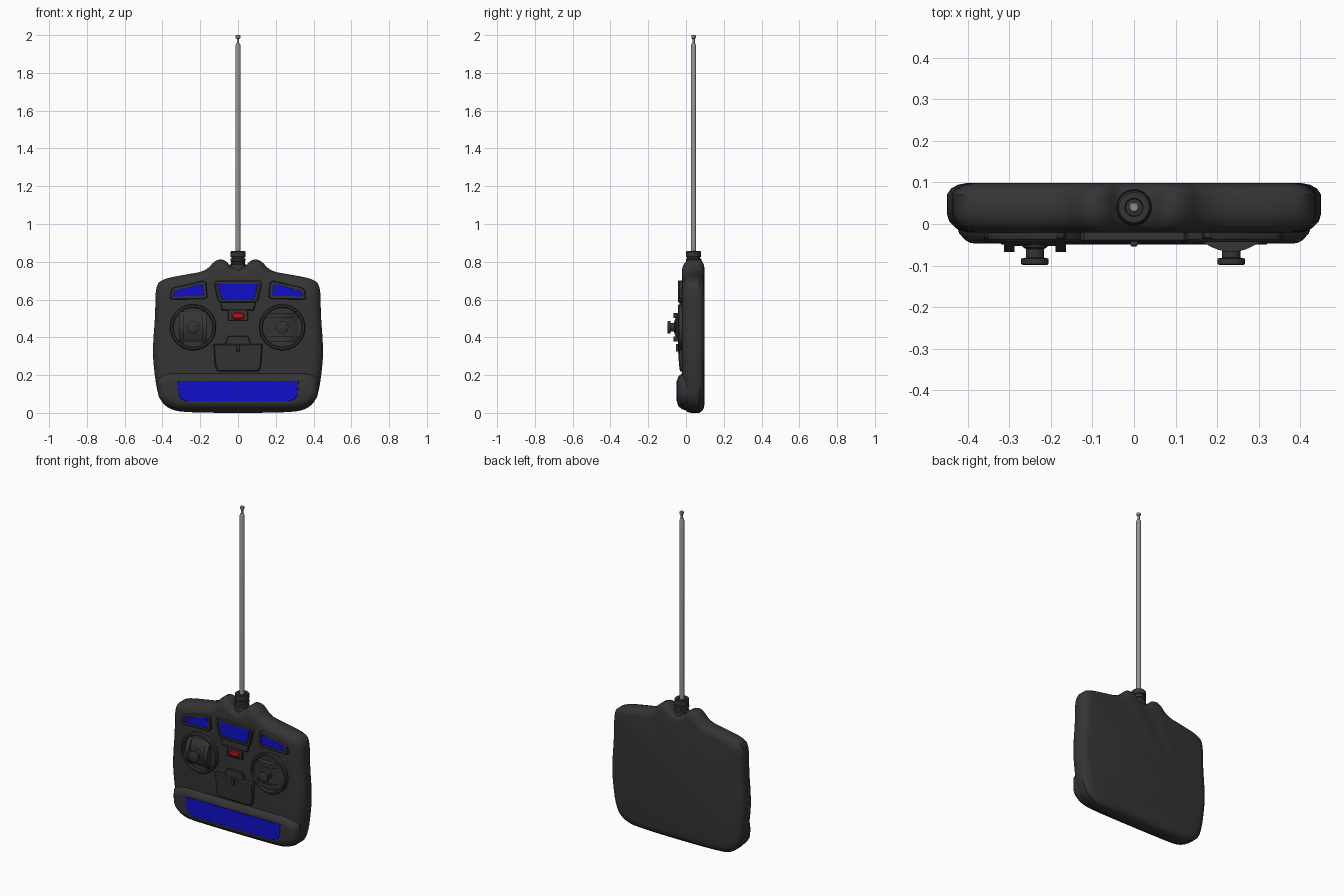
import bpy, bmesh, math

if "Cube" in bpy.data.objects:
    bpy.data.objects.remove(bpy.data.objects["Cube"])


def material(name, rgb):
    m = bpy.data.materials.new(name)
    m.diffuse_color = (*rgb, 1)
    m.use_nodes = True
    m.node_tree.nodes["Principled BSDF"].inputs["Base Color"].default_value = m.diffuse_color
    return m


DARK = material("dark_plastic", (0.035, 0.035, 0.035))
BLUE = material("blue_label", (0.005, 0.005, 0.6))
RED = material("red_light", (0.6, 0.005, 0.005))
METAL = material("metal", (0.3, 0.3, 0.3))


def loft(name, rings, mat=DARK, recess=None, loc=(0, 0, 0), rot=0):
    """Skin a stack of equal-sized rings; recess=(margin, depth) sinks the last cap."""
    bm = bmesh.new()
    vs = [[bm.verts.new(p) for p in r] for r in rings]
    n = len(vs[0])
    for a, b in zip(vs, vs[1:]):
        for i in range(n):
            j = (i + 1) % n
            bm.faces.new((a[i], a[j], b[j], b[i]))
    bm.faces.new(vs[0])
    cap = bm.faces.new(vs[-1])
    bmesh.ops.recalc_face_normals(bm, faces=bm.faces[:])
    if recess:
        bmesh.ops.inset_region(bm, faces=[cap], thickness=recess[0])
        low = bmesh.ops.extrude_face_region(bm, geom=[cap])
        bmesh.ops.translate(bm, vec=(0, recess[1], 0),
                            verts=[v for v in low["geom"] if isinstance(v, bmesh.types.BMVert)])
        bmesh.ops.delete(bm, geom=[cap], context="FACES")
    me = bpy.data.meshes.new(name)
    bm.to_mesh(me)
    bm.free()
    ob = bpy.data.objects.new(name, me)
    bpy.context.collection.objects.link(ob)
    me.materials.append(mat)
    ob.location = loc
    ob.rotation_euler = (0, rot, 0)
    bpy.ops.object.select_all(action="DESELECT")
    bpy.context.view_layer.objects.active = ob
    ob.select_set(True)
    bpy.ops.object.shade_smooth_by_angle(angle=math.radians(35))
    return ob


def lathe(name, profile, axis="y", n=32, **kw):
    rings = []
    for r, h in profile:
        cs = [(r * math.cos(2 * math.pi * i / n), r * math.sin(2 * math.pi * i / n)) for i in range(n)]
        rings.append([(c, h, s) if axis == "y" else (c, s, h) for c, s in cs])
    return loft(name, rings, **kw)


def chaikin(pts, times=1):
    for _ in range(times):
        out = []
        for (ax, az), (bx, bz) in zip(pts, pts[1:] + pts[:1]):
            out += [(ax * .75 + bx * .25, az * .75 + bz * .25), (ax * .25 + bx * .75, az * .25 + bz * .75)]
        pts = out
    return pts


def mirrored(half):
    return half + [(-x, z) for x, z in reversed(half)]


def layers(pts, steps):
    """Copies of an outline at (y, inset), shrunk towards its middle."""
    xs, zs = [p[0] for p in pts], [p[1] for p in pts]
    cx, cz = (max(xs) + min(xs)) / 2, (max(zs) + min(zs)) / 2
    hx, hz = max(xs) - cx, max(zs) - cz
    return [[(cx + (x - cx) * (1 - d / hx), y, cz + (z - cz) * (1 - d / hz)) for x, z in pts]
            for y, d in steps]


def panel(name, pts, front, edge=0.004, **kw):
    return loft(name, layers(pts, [(-.005, 0), (front + edge, 0), (front, edge)]), **kw)


# Main case with antenna shoulders
outline = chaikin(mirrored([(.27, 0), (.37, .02), (.425, .085), (.45, .27), (.45, .37), (.438, .52),
                            (.437, .675), (.395, .71), (.28, .732), (.17, .75), (.118, .812),
                            (.07, .812), (.035, .77)]), 2)
loft("case", layers(outline, [(.098, .045), (.094, .026), (.085, .01), (.07, 0), (.025, 0),
                              (.006, .006), (-.01, .022), (-.018, .04), (-.021, .055)]))

# Raised lower grip with label
grip = chaikin(mirrored([(.25, .012), (.36, .02), (.42, .07), (.43, .12), (.425, .217), (.2, .217)]), 2)
loft("lower_grip", layers(grip, [(.03, .01), (-.005, .003), (-.022, .008), (-.038, .022),
                                 (-.045, .034), (-.047, .046)]))
panel("lower_label", mirrored([(.27, .062), (.3, .072), (.315, .1), (.32, .17)]), -.049, .001, mat=BLUE)

# Upper windows: frames with recessed blue faces
panel("center_window_frame", mirrored([(.095, .585), (.106, .592), (.128, .69), (.12, .7)]), -.042,
      recess=(.011, .008))
panel("center_window", mirrored([(.08, .603), (.088, .612), (.107, .688)]), -.037, .001, mat=BLUE)
for s, side in ((-1, "left"), (1, "right")):
    frame = [(s * x, z) for x, z in [(.36, .605), (.353, .65), (.34, .663), (.185, .7), (.168, .69),
                                     (.162, .615), (.175, .603), (.35, .6)]]
    glass = [(s * x, z) for x, z in [(.342, .615), (.335, .645), (.2, .682), (.187, .674),
                                     (.179, .62), (.187, .614)]]
    panel(side + "_window_frame", frame, -.037, recess=(.013, .007))
    panel(side + "_window", glass, -.033, .001, mat=BLUE)

# Power light block under the centre window
panel("light_bridge", mirrored([(.085, .543), (.095, .588)]), -.034)
panel("light_base", mirrored([(.053, .488), (.053, .548)]), -.036, recess=(.006, .004))
ell = [(.034 * math.cos(i * math.pi / 12), .514 + .018 * math.sin(i * math.pi / 12)) for i in range(24)]
panel("power_light", ell, -.041, .005, mat=RED)

# Lower switch panel with tab and slider
panel("switch_tab", mirrored([(.068, .36), (.066, .372), (.052, .408)]), -.034)
lower = mirrored([(.1, .218), (.114, .226), (.122, .25), (.13, .365)])
depth = lambda z, y: y + .012 * max(0, (.30 - z) / .08) if y < -.01 else y
loft("switch_panel", [[(x, depth(z, y), z) for x, y, z in r]
                      for r in layers(lower, [(-.005, 0), (-.038, 0), (-.044, .006)])])
panel("switch_slider", mirrored([(.008, .325), (.008, .366)]), -.054, .002)


# Joysticks: dish, curved gimbal, two rails and a thumb stick
def arc_bar(name, x0, hw, half, peak, **kw):
    prof = [(half * i / 8, -.03 - (-.03 - peak) * (1 - (i / 8) ** 2)) for i in range(-8, 9)]
    prof = [(-half, -.015)] + prof + [(half, -.015)]
    loft(name, [[(x0 + sx * hw, y, z) for z, y in prof] for sx in (-1, 1)], **kw)


for side, cx, rot in (("left", -.238, 0), ("right", .234, math.pi / 2)):
    at = dict(loc=(cx, 0, .453), rot=rot)
    lathe(side + "_stick_dish", [(.122, -.005), (.122, -.037), (.117, -.043), (.108, -.043),
                                 (.104, -.03)], n=40, **at)
    for k in (-1, 1):
        arc_bar(f"{side}_rail_{k + 2}", k * .062, .0125, .085, -.067, **at)
    arc_bar(side + "_gimbal", 0, .05, .08, -.053, **at)
    lathe(side + "_stick", [(.03, -.03), (.03, -.055), (.022, -.06), (.022, -.081), (.033, -.083),
                            (.033, -.096), (.03, -.098)], **at)

# Antenna collar and telescopic rod
lathe("antenna_collar", [(.045, .74), (.042, .785), (.036, .79), (.036, .8), (.041, .803), (.041, .815),
                         (.035, .818), (.035, .824), (.04, .827), (.04, .853), (.036, .857),
                         (.022, .857), (.02, .845)], axis="z", loc=(0, .04, 0))
lathe("antenna_rod", [(.0135, .84), (.0135, 1.945), (.011, 1.953), (.0065, 1.958), (.0065, 1.98),
                      (.012, 1.985), (.012, 1.997), (.009, 2.0)], axis="z", n=24, mat=METAL,
      loc=(0, .04, 0))
